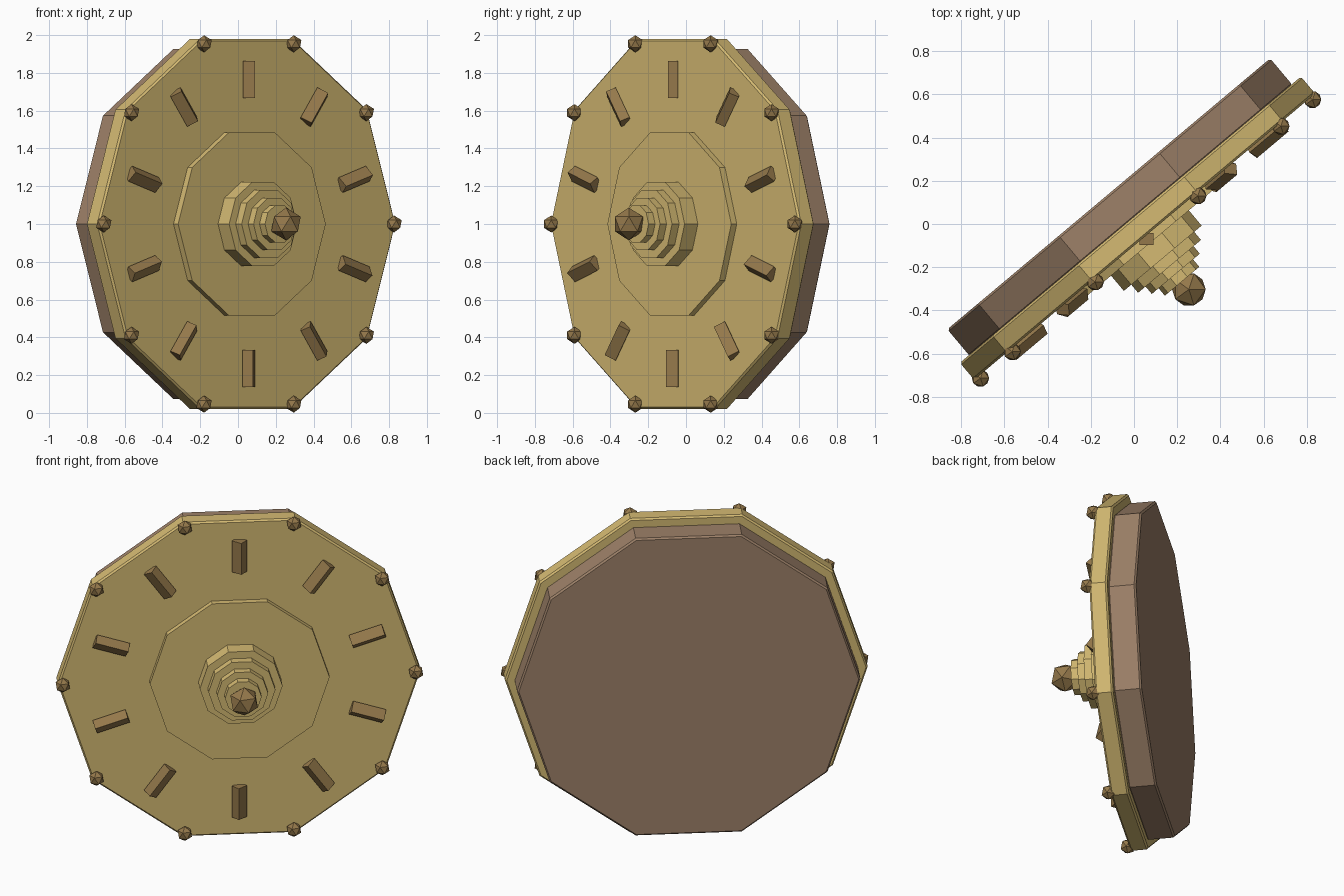
import bpy, bmesh
from math import radians, cos, sin, pi
from mathutils import Matrix, Vector

if "Cube" in bpy.data.objects:
    bpy.data.objects.remove(bpy.data.objects["Cube"])

SIDES = 10
# local x = across the disc, local y = up, local z = out of the front face
FRAME = (Matrix.Translation((0, 0, 1)) @ Matrix.Rotation(radians(40), 4, 'Z')
         @ Matrix.Rotation(radians(90), 4, 'X'))


def material(name, rgb):
    m = bpy.data.materials.new(name)
    m.diffuse_color = (*rgb, 1)
    m.use_nodes = True
    m.node_tree.nodes["Principled BSDF"].inputs["Base Color"].default_value = m.diffuse_color
    return m


GOLD = material("gold", (0.66, 0.49, 0.17))
BROWN = material("brown", (0.34, 0.22, 0.14))
BRONZE = material("bronze", (0.30, 0.19, 0.07))


def finish(name, bm, mat):
    bmesh.ops.recalc_face_normals(bm, faces=bm.faces)
    me = bpy.data.meshes.new(name)
    bm.to_mesh(me)
    bm.free()
    me.materials.append(mat)
    ob = bpy.data.objects.new(name, me)
    bpy.context.collection.objects.link(ob)
    return ob


def disc(name, radius, back, front, mat, bevel=0.0):
    """Ten-sided disc with a corner on the horizontal axis."""
    if bevel:
        profile = [(radius - bevel, back), (radius, back + bevel),
                   (radius, front - bevel), (radius - bevel, front)]
    else:
        profile = [(radius, back), (radius, front)]
    bm = bmesh.new()
    rings = []
    for r, d in profile:
        rings.append([bm.verts.new(FRAME @ Vector((r * cos(2 * pi * i / SIDES),
                                                   r * sin(2 * pi * i / SIDES), d)))
                      for i in range(SIDES)])
    for a, b in zip(rings, rings[1:]):
        for i in range(SIDES):
            j = (i + 1) % SIDES
            bm.faces.new((a[i], a[j], b[j], b[i]))
    bm.faces.new(rings[0][::-1])
    bm.faces.new(rings[-1])
    return finish(name, bm, mat)


def ball(name, local, radius):
    bm = bmesh.new()
    bmesh.ops.create_icosphere(bm, subdivisions=1, radius=radius,
                               matrix=Matrix.Translation(FRAME @ Vector(local)))
    return finish(name, bm, BRONZE)


# main plates
disc("back_plate", 0.975, -0.182, -0.02, BROWN, 0.01)
disc("front_plate", 1.03, -0.026, 0.077, GOLD, 0.01)
disc("inner_plate", 0.51, 0.06, 0.115, GOLD)

# stepped centre boss with a ball tip
back = 0.10
for k, (r, front) in enumerate([(0.235, 0.207), (0.19, 0.256),
                                (0.145, 0.301), (0.104, 0.346)]):
    disc(f"boss_step_{k + 1}", r, back, front, GOLD)
    back = front - 0.01
ball("boss_tip", (0, 0, 0.395), 0.087)

# rim studs at the corners, radial bars between them
axis = (FRAME.to_3x3() @ Vector((0, 0, 1))).normalized()
for i in range(SIDES):
    a = 2 * pi * i / SIDES
    ball(f"rim_stud_{i + 1}", (1.003 * cos(a), 1.003 * sin(a), 0.09), 0.045)

    b = a + pi / SIDES
    centre = FRAME @ Vector((0.765 * cos(b), 0.765 * sin(b), 0.09))
    bm = bmesh.new()
    bmesh.ops.create_cube(bm, size=1, matrix=(
        Matrix.Translation(centre) @ Matrix.Rotation(b - pi / 2, 4, axis)
        @ Matrix.Diagonal((0.065, 0.055, 0.195, 1))))
    finish(f"radial_bar_{i + 1}", bm, BRONZE)
